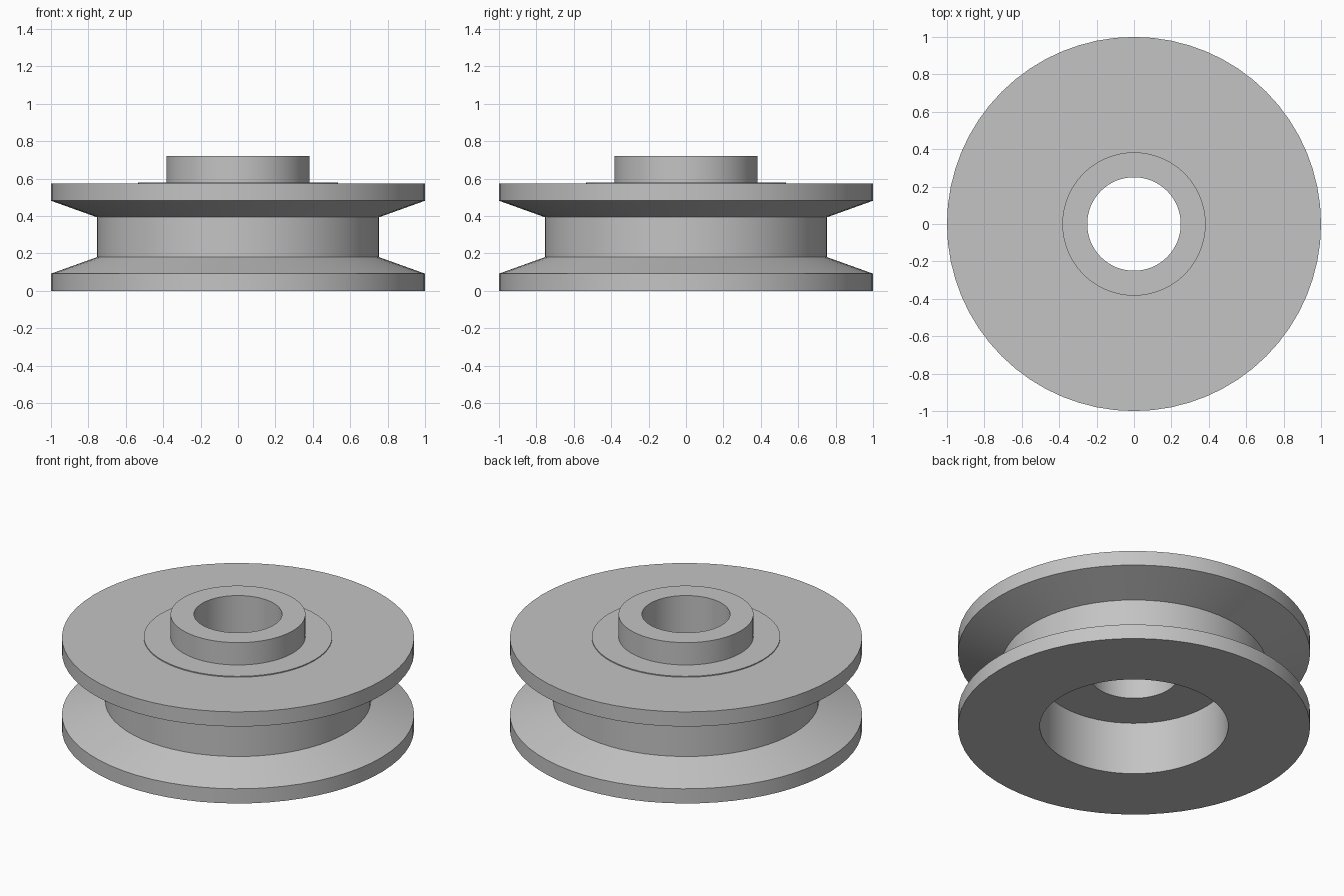
import bpy
import math

if "Cube" in bpy.data.objects:
    bpy.data.objects.remove(bpy.data.objects["Cube"], do_unlink=True)

SIDES = 64

steel = bpy.data.materials.new("grey steel")
steel.use_nodes = True
GREY = (0.55, 0.55, 0.55, 1)
steel.diffuse_color = GREY
steel.node_tree.nodes["Principled BSDF"].inputs["Base Color"].default_value = GREY


def lathe(name, profile):
    """Turn a closed (radius, height) outline, listed counter-clockwise, around z."""
    n = len(profile)
    verts, faces = [], []
    for i in range(SIDES):
        a = math.tau * i / SIDES
        verts += [(r * math.cos(a), r * math.sin(a), z) for r, z in profile]
        j = (i + 1) % SIDES
        for k in range(n):
            m = (k + 1) % n
            faces.append((i * n + k, j * n + k, j * n + m, i * n + m))
    mesh = bpy.data.meshes.new(name)
    mesh.from_pydata(verts, [], faces)
    mesh.materials.append(steel)
    obj = bpy.data.objects.new(name, mesh)
    bpy.context.collection.objects.link(obj)
    bpy.ops.object.select_all(action="DESELECT")
    obj.select_set(True)
    bpy.context.view_layer.objects.active = obj
    bpy.ops.object.shade_smooth_by_angle(angle=math.radians(15))
    return obj


# Grooved wheel: the upper half of the groove mirrors the lower half
BORE, HEIGHT = 0.535, 0.574
lower = [(BORE, 0), (1, 0), (1, 0.092), (0.755, 0.18)]
upper = [(r, HEIGHT - z) for r, z in reversed(lower)]
lathe("grooved_wheel", lower + upper)

# Flanged hub pressed into the bore, standing just proud of the wheel
HOLE, FLOOR, FLANGE_TOP, HUB, HUB_TOP = 0.25, 0.33, 0.58, 0.383, 0.72
lathe("flanged_hub", [(HOLE, FLOOR), (BORE, FLOOR), (BORE, FLANGE_TOP),
                      (HUB, FLANGE_TOP), (HUB, HUB_TOP), (HOLE, HUB_TOP)])
